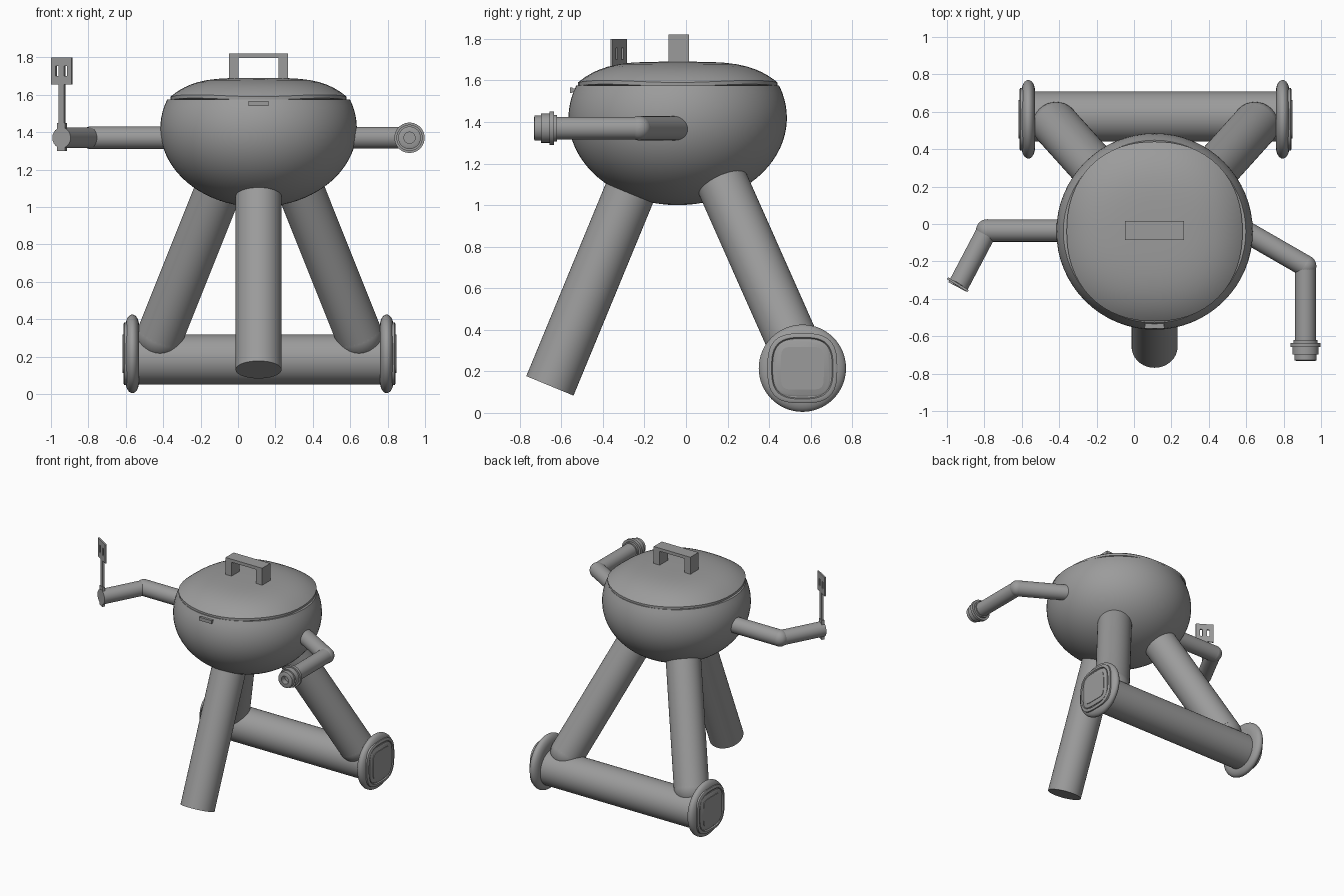
import bpy
from math import sin, cos, pi, radians
from mathutils import Vector, Matrix

old = bpy.data.objects.get("Cube")
if old:
    bpy.data.objects.remove(old, do_unlink=True)

grey = bpy.data.materials.new("mid grey")
grey.use_nodes = True
colour = (0.33, 0.33, 0.33, 1)
grey.diffuse_color = colour
grey.node_tree.nodes["Principled BSDF"].inputs["Base Color"].default_value = colour

CX, CY = 0.11, -0.04      # body axis
SEG = 64


def build(name, verts, faces):
    mesh = bpy.data.meshes.new(name)
    mesh.from_pydata(verts, [], faces)
    mesh.materials.append(grey)
    mesh.shade_smooth()
    mesh.set_sharp_from_angle(angle=radians(35))
    ob = bpy.data.objects.new(name, mesh)
    bpy.context.collection.objects.link(ob)
    return ob


def loft(name, rings):
    """Skin a list of equal rings and cap both ends."""
    n = len(rings[0])
    verts = [p for ring in rings for p in ring]
    faces = [(k * n + i, k * n + (i + 1) % n, (k + 1) * n + (i + 1) % n, (k + 1) * n + i)
             for k in range(len(rings) - 1) for i in range(n)]
    faces.append(tuple(reversed(range(n))))
    faces.append(tuple(range(len(verts) - n, len(verts))))
    return build(name, verts, faces)


def squircle(t, power):
    return (abs(cos(t)) ** power + abs(sin(t)) ** power) ** (-1 / power)


def turned(name, start, direction, profile, power=2):
    """Lathe (radius, distance) pairs along a direction."""
    axis = Vector(direction).normalized()
    up = Vector((0, 1, 0)) if abs(axis.z) > 0.99 else Vector((0, 0, 1))
    u = up.cross(axis).normalized()
    v = axis.cross(u)
    rings = []
    for r, d in profile:
        ring = []
        for i in range(SEG):
            t = 2 * pi * i / SEG
            q = r * squircle(t, power)
            ring.append(Vector(start) + axis * d + u * q * cos(t) + v * q * sin(t))
        rings.append(ring)
    return loft(name, rings)


def tube(name, a, b, r):
    d = Vector(b) - Vector(a)
    return turned(name, a, d, [(r, 0), (r, d.length)])


def ball(name, centre, r):
    profile = [(r * sin(pi * k / 16) + 0.0005, -r * cos(pi * k / 16)) for k in range(17)]
    return turned(name, centre, (1, 0, 0), profile)


def box(name, centre, size, turn=0):
    sx, sy, sz = (s / 2 for s in size)
    rot = Matrix.Rotation(turn, 3, "Z")
    c = Vector(centre)
    verts = [c + rot @ Vector((x, y, z)) for z in (-sz, sz)
             for x, y in ((-sx, -sy), (sx, -sy), (sx, sy), (-sx, sy))]
    faces = [(3, 2, 1, 0), (4, 5, 6, 7)] + [(i, (i + 1) % 4, (i + 1) % 4 + 4, i + 4) for i in range(4)]
    return build(name, verts, faces)


# Bowl: ellipsoid cut off under the lid
bowl_profile = []
for k in range(25):
    a = -pi / 2 + (pi / 2 + 0.38) * k / 24
    bowl_profile.append((0.525 * cos(a) + 0.0005, 0.42 * sin(a)))
bowl_profile.append((0.42, bowl_profile[-1][1]))
turned("bowl", (CX, CY, 1.42), (0, 0, 1), bowl_profile)

# Lid: shallow rounded-square dome with a wavy rim
APEX = 1.69


def lid_ring(s, drop=0.0):
    ring = []
    for i in range(SEG):
        t = 2 * pi * i / SEG
        q = s * squircle(t, 2.2)
        rim = 1.59 + 0.01 * sin(2 * t) ** 2
        z = APEX - (APEX - rim) * min(s, 1) ** 4 - drop
        ring.append((CX + 0.47 * q * cos(t), CY + 0.48 * q * sin(t), z))
    return ring


scales = [1, 0.985, 0.96, 0.93, 0.89, 0.84, 0.78, 0.7, 0.6, 0.48, 0.34, 0.18, 0.01]
loft("lid", [lid_ring(0.95, 0.045), lid_ring(1, 0.018)] + [lid_ring(s) for s in scales])

# Lid handle and front latch
for side in (-1, 1):
    box("handle_post", (CX + side * 0.132, -0.035, 1.735), (0.052, 0.1, 0.17))
box("handle_bar", (CX, -0.035, 1.809), (0.316, 0.1, 0.024))
box("latch_plate", (CX, -0.52, 1.553), (0.1, 0.06, 0.018))
box("latch_lip", (CX, -0.553, 1.553), (0.106, 0.012, 0.026))

# Front leg
tube("front_leg", (CX, -0.655, 0.13), (CX, -0.205, 1.22), 0.123)

# Axle, rear legs and wheels
MID = 0.115
tube("axle", (MID - 0.67, 0.575, 0.185), (MID + 0.67, 0.575, 0.185), 0.134)
tyre = [(0.11, -0.034)]
for k in range(17):
    a = -pi / 2 + pi * k / 16
    tyre.append((0.15 + 0.06 * cos(a), 0.036 * sin(a)))
tyre.append((0.11, 0.034))
for side, label in ((-1, "right"), (1, "left")):
    foot = (MID + side * 0.532, 0.527, 0.312)
    tube(label + "_rear_leg", foot, (MID + side * 0.177, 0.133, 1.2), 0.125)
    ball(label + "_rear_foot", foot, 0.125)
    hub = (MID + side * 0.68, 0.56, 0.215)
    out = (side, 0, 0)
    turned(label + "_wheel", hub, out, tyre)
    turned(label + "_hub_rim", hub, out,
           [(0.168, 0), (0.168, 0.042), (0.16, 0.047), (0.148, 0.047), (0.143, 0.038)], 3)
    turned(label + "_hub_plate", hub, out, [(0.135, 0), (0.135, 0.044), (0.128, 0.048)], 4)
    turned(label + "_hub_centre", hub, out, [(0.103, 0), (0.103, 0.052)], 6)

# Right arm with spatula
ARM_Z = 1.37
elbow, hand = (-0.785, -0.035, ARM_Z), (-0.944, -0.337, ARM_Z)
tube("right_upper_arm", (-0.3, -0.035, ARM_Z), elbow, 0.06)
ball("right_elbow", elbow, 0.06)
tube("right_forearm", elbow, hand, 0.055)

TURN = radians(-32)
tool = Vector((-0.942, -0.324, 0))
along = Vector((cos(TURN), sin(TURN), 0))


def tool_part(name, offset, low, high, width, depth):
    centre = tool + along * offset + Vector((0, 0, (low + high) / 2))
    box(name, centre, (width, depth, high - low), TURN)


tool_part("spatula_grip", 0, 1.3, 1.45, 0.05, 0.02)
tool_part("spatula_stem", 0, 1.44, 1.66, 0.036, 0.014)
# Blade framed around two slots
for low, high in ((1.655, 1.7), (1.755, 1.8)):
    tool_part("spatula_blade_band", 0, low, high, 0.13, 0.012)
for offset, width in ((-0.05, 0.03), (0, 0.036), (0.05, 0.03)):
    tool_part("spatula_blade_bar", offset, 1.7, 1.755, width, 0.012)

# Left arm with nozzle
elbow = (0.917, -0.225, ARM_Z)
tube("left_upper_arm", (0.5, 0.015, ARM_Z), elbow, 0.058)
ball("left_elbow", elbow, 0.058)
tube("left_forearm", elbow, (0.917, -0.63, ARM_Z), 0.055)
turned("nozzle", (0.917, -0.62, ARM_Z), (0, -1, 0),
       [(0.064, 0), (0.064, 0.016), (0.081, 0.016), (0.081, 0.038), (0.07, 0.038),
        (0.07, 0.078), (0.06, 0.078), (0.06, 0.108), (0.05, 0.112), (0.03, 0.112), (0.03, 0.07)])
